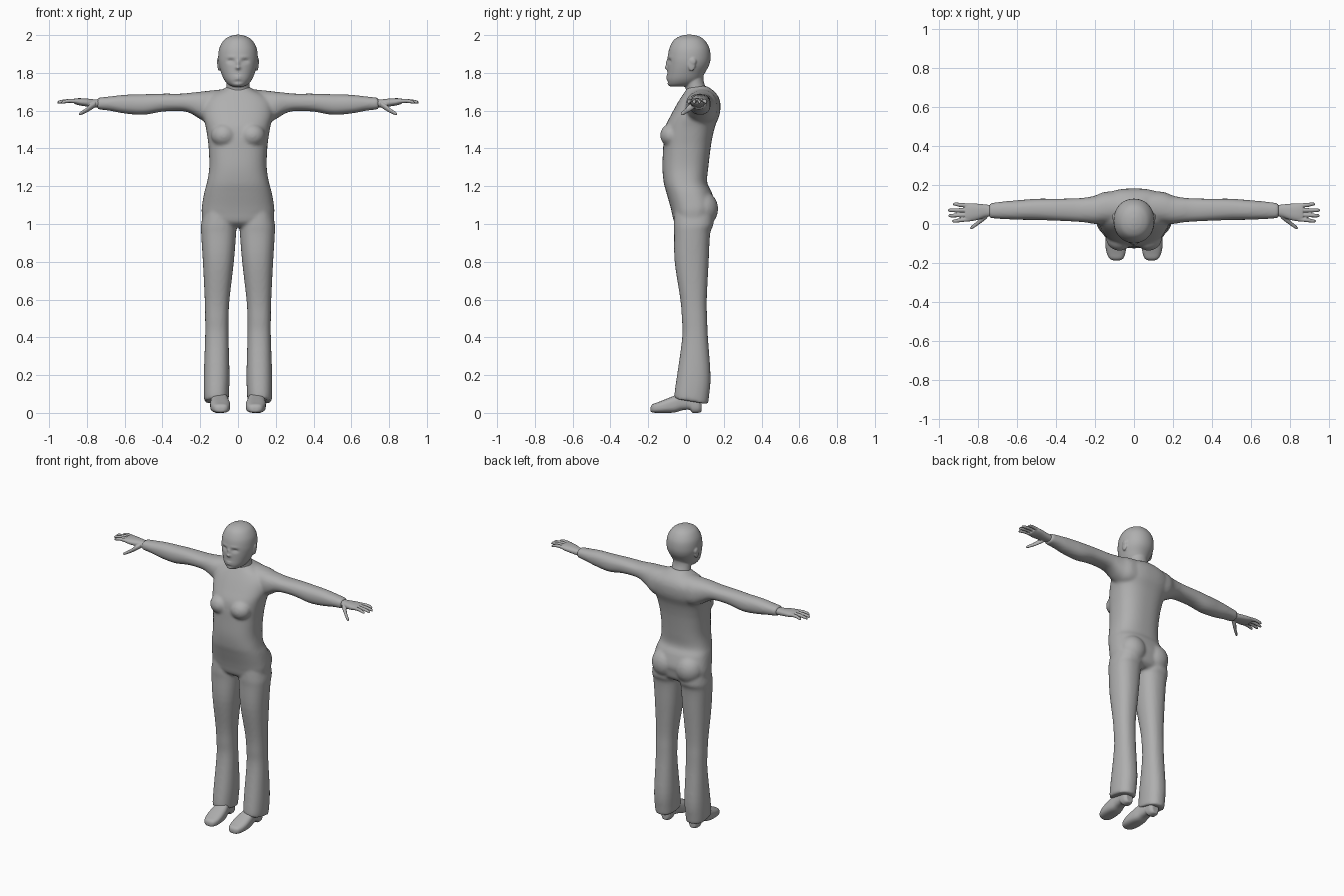
import bpy, bmesh, math
from mathutils import Matrix, Vector

grey = bpy.data.materials.new("plain_grey")
grey.diffuse_color = (0.43, 0.43, 0.43, 1)


def spline(rows, steps):
    """Smoothly resample rows of numbers (Catmull-Rom)."""
    out = []
    for i in range(len(rows) - 1):
        p0, p1 = rows[max(i - 1, 0)], rows[i]
        p2, p3 = rows[i + 1], rows[min(i + 2, len(rows) - 1)]
        for k in range(steps):
            t = k / steps
            out.append([0.5 * (2 * b + (c - a) * t + (2 * a - 5 * b + 4 * c - d) * t * t
                               + (3 * b - a - 3 * c + d) * t ** 3)
                        for a, b, c, d in zip(p0, p1, p2, p3)])
    return out + [list(rows[-1])]


def loft(bm, axis, rows, n=2.3, segs=40, steps=4, sides=(1,), warp=None):
    """Skin rounded sections (position, low1, high1, low2, high2) along an axis."""
    for side in sides:
        rings = []
        for pos, a0, a1, b0, b1 in spline(rows, steps):
            ring = []
            for i in range(segs):
                t = 2 * math.pi * i / segs
                c, s = math.cos(t), math.sin(t)
                a = (a0 + a1) / 2 + (a1 - a0) / 2 * math.copysign(abs(c) ** (2 / n), c)
                b = (b0 + b1) / 2 + (b1 - b0) / 2 * math.copysign(abs(s) ** (2 / n), s)
                v = Vector({"x": (pos, a, b), "y": (a, pos, b), "z": (a, b, pos)}[axis])
                if warp:
                    v = warp(v)
                ring.append(bm.verts.new((v.x * side, v.y, v.z)))
            rings.append(ring)
        for r, q in zip(rings, rings[1:]):
            for i in range(segs):
                j = (i + 1) % segs
                bm.faces.new((r[i], r[j], q[j], q[i]))
        bm.faces.new(rings[0])
        bm.faces.new(rings[-1])


def ball(bm, centre, radii, sides=(1, -1)):
    for s in sides:
        m = Matrix.Translation((centre[0] * s, centre[1], centre[2])) @ Matrix.Diagonal((*radii, 1))
        bmesh.ops.create_uvsphere(bm, u_segments=32, v_segments=20, radius=1, matrix=m)


def finish(name, bm, voxel, smooth):
    """Fuse the overlapping volumes into one smooth skin."""
    bmesh.ops.recalc_face_normals(bm, faces=bm.faces)
    me = bpy.data.meshes.new(name)
    bm.to_mesh(me)
    bm.free()
    me.materials.append(grey)
    me.polygons.foreach_set("use_smooth", [True] * len(me.polygons))
    ob = bpy.data.objects.new(name, me)
    bpy.context.collection.objects.link(ob)
    fuse = ob.modifiers.new("fuse", "REMESH")
    fuse.mode = "VOXEL"
    fuse.voxel_size = voxel
    fuse.use_smooth_shade = True
    soft = ob.modifiers.new("soften", "SMOOTH")
    soft.factor, soft.iterations = 0.5, smooth
    return ob


BOTH = (1, -1)

# Clothed body: torso, sleeves and trousers
bm = bmesh.new()
torso = [(0.985, .12, -.03, .11), (1.01, .18, -.062, .14), (1.06, .192, -.075, .15),
         (1.10, .19, -.085, .155), (1.17, .178, -.105, .135), (1.22, .164, -.118, .112),
         (1.30, .152, -.125, .118), (1.40, .155, -.121, .13), (1.46, .162, -.118, .14),
         (1.52, .172, -.108, .155), (1.58, .188, -.078, .178), (1.64, .185, -.045, .182),
         (1.68, .15, -.02, .168), (1.71, .085, 0, .14), (1.73, .055, .012, .11)]
loft(bm, "z", [(z, -w, w, f, b) for z, w, f, b in torso], n=2.5, segs=56)
ball(bm, (.075, -.075, 1.47), (.068, .062, .062))
ball(bm, (.088, .085, 1.08), (.09, .085, .095))
sleeve = [(.06, 0, .17, 1.52, 1.715), (.15, 0, .165, 1.53, 1.706), (.20, 0, .146, 1.555, 1.70),
          (.25, .008, .136, 1.585, 1.695), (.30, .012, .132, 1.598, 1.69),
          (.40, .017, .130, 1.595, 1.69), (.50, .02, .130, 1.578, 1.687),
          (.60, .022, .122, 1.585, 1.684), (.68, .026, .115, 1.60, 1.675),
          (.745, .03, .106, 1.607, 1.668)]
loft(bm, "x", sleeve, sides=BOTH)
trouser = [(1.10, .02, .175, -.06, .14), (1.0, .008, .195, -.065, .145),
           (.95, .010, .195, -.063, .128), (.80, .022, .186, -.06, .12),
           (.60, .045, .176, -.03, .11), (.50, .05, .174, -.022, .112),
           (.40, .05, .174, -.02, .116), (.20, .045, .181, -.047, .13),
           (.10, .048, .181, -.06, .122), (.06, .05, .178, -.062, .116)]


def hem(v):
    """Let the hem drop towards the heel."""
    v.z -= .22 * (v.y - .03) * max(0, 1 - v.z / .25)
    return v


loft(bm, "z", trouser, sides=BOTH, warp=hem)
finish("clothed_body", bm, .009, 5)

# Head with face relief: (x, z, width, height, push forward)
relief = [(0, 1.85, .009, .018, .010), (0, 1.827, .013, .009, .015), (.038, 1.862, .018, .011, -.012),
          (.038, 1.858, .011, .005, .005), (0, 1.780, .020, .004, .006), (0, 1.768, .017, .004, .006),
          (0, 1.752, .025, .005, -.004), (0, 1.738, .02, .01, .004), (.035, 1.885, .025, .007, .003)]


def face(v):
    if v.y < 0:
        k = min(1, -v.y / .05)
        v.y -= k * sum(d * math.exp(-((abs(v.x) - x) / w) ** 2 - ((v.z - z) / h) ** 2)
                       for x, z, w, h, d in relief)
    return v


bm = bmesh.new()
head = [(2.002, .012, .0, .035), (1.993, .045, -.035, .07), (1.972, .076, -.066, .1),
        (1.93, .099, -.088, .124), (1.88, .105, -.097, .13), (1.84, .101, -.098, .122),
        (1.80, .089, -.099, .1), (1.765, .074, -.1, .08), (1.74, .053, -.094, .05),
        (1.727, .028, -.082, .0)]
loft(bm, "z", [(z, -w, w, f, b) for z, w, f, b in head], n=2.1, segs=128, steps=8, warp=face)
neck = [(1.83, -.06, .06, -.03, .1), (1.77, -.06, .06, -.015, .092), (1.72, -.062, .062, -.002, .105),
        (1.66, -.075, .075, .0, .13)]
loft(bm, "z", neck, n=2)
ball(bm, (.101, .03, 1.845), (.008, .02, .036))
ball(bm, (.104, .036, 1.86), (.008, .018, .02))
finish("head", bm, .005, 2)

# Hands: palm, four fingers, thumb
bm = bmesh.new()
palm = [(.72, .04, .095, 1.615, 1.66), (.76, .036, .1, 1.618, 1.66), (.80, .022, .104, 1.622, 1.664),
        (.84, .014, .107, 1.628, 1.666), (.868, .016, .103, 1.636, 1.664)]
loft(bm, "x", palm, sides=BOTH)
for y0, y1, tip in ((.094, .102, .932), (.071, .071, .957), (.048, .043, .955), (.025, .015, .935)):
    path = [(.84, y0, 1.649, .011), (.89, (y0 + y1) / 2, 1.652, .0105),
            (tip - .015, y1, 1.647, .009), (tip - .003, y1, 1.643, .006), (tip, y1, 1.642, .002)]
    loft(bm, "x", [(x, y - r, y + r, z - r, z + r) for x, y, z, r in path], n=2, segs=16, sides=BOTH)
thumb = [(.755, .045, 1.635, .016), (.785, .022, 1.615, .016), (.81, 0, 1.598, .012),
         (.833, -.017, 1.586, .010), (.843, -.023, 1.582, .004)]
loft(bm, "x", [(x, y - r, y + r, z - r, z + r) for x, y, z, r in thumb], n=2, segs=16, sides=BOTH)
finish("hands", bm, .0035, 2)

# Shoes with raised arch and heel
bm = bmesh.new()
shoe = [(-.188, .075, .105, .008, .03), (-.178, .056, .126, .002, .045), (-.15, .044, .14, 0, .056),
        (-.11, .041, .147, 0, .072), (-.06, .046, .146, .002, .092), (-.02, .056, .142, .014, .11),
        (.02, .064, .14, .016, .11), (.035, .066, .14, 0, .11), (.065, .068, .138, 0, .1),
        (.082, .08, .126, .006, .085)]
loft(bm, "y", shoe, n=2.8, sides=BOTH)
finish("shoes", bm, .005, 2)
